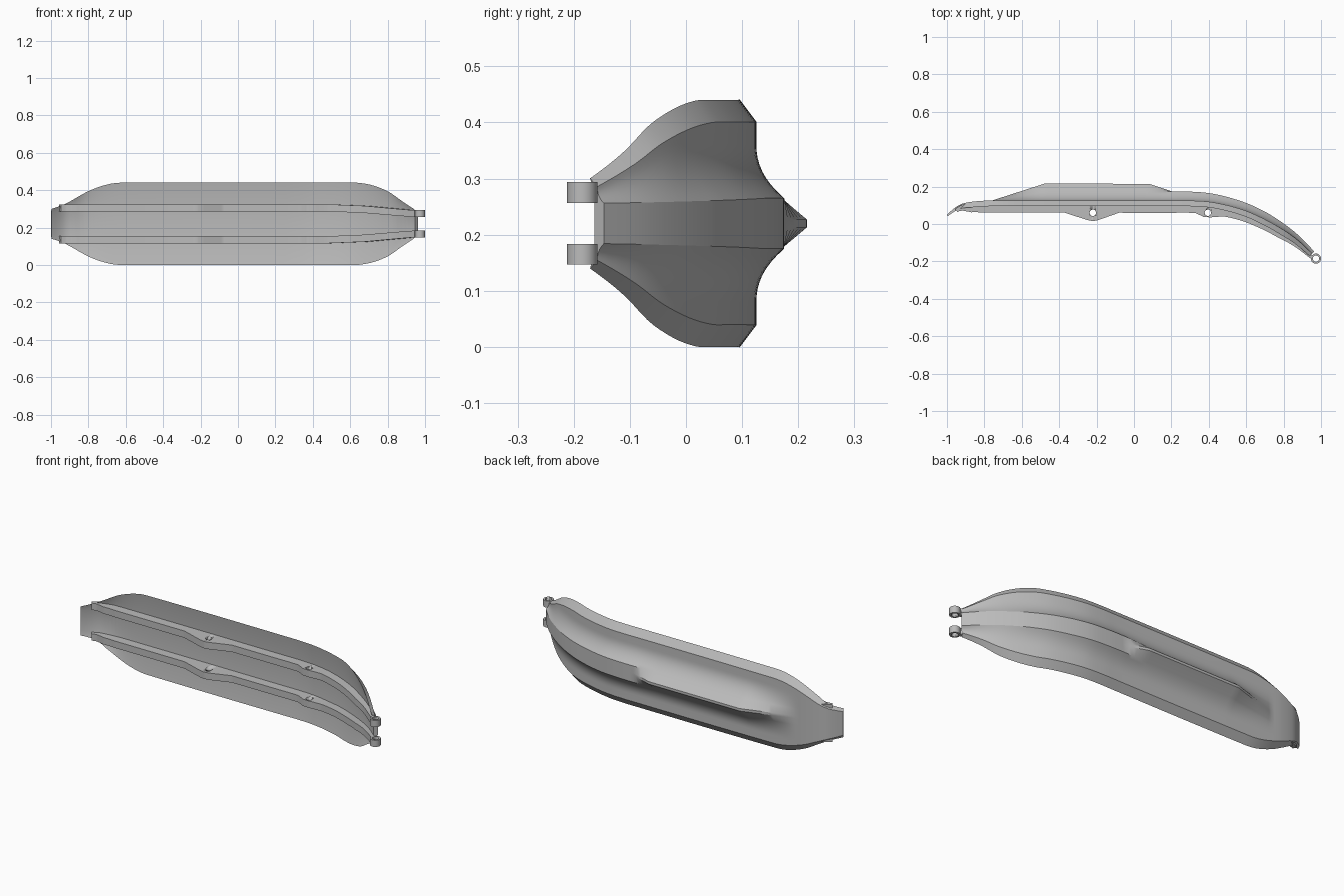
import bpy, bmesh
from mathutils import Vector

cube = bpy.data.objects.get("Cube")
if cube:
    bpy.data.objects.remove(cube)

MID = 0.22  # height of the symmetry plane

grey = bpy.data.materials.new("satin_grey")
grey.use_nodes = True
grey.diffuse_color = (0.5, 0.5, 0.5, 1)
grey.node_tree.nodes["Principled BSDF"].inputs["Base Color"].default_value = (0.5, 0.5, 0.5, 1)


def curve(keys, x, smooth=False):
    """Value at x of a curve through the (x, value) keys."""
    if x <= keys[0][0]:
        return keys[0][1]
    for i in range(len(keys) - 1):
        (a, p), (b, q) = keys[i], keys[i + 1]
        if x <= b:
            u = (x - a) / (b - a)
            if not smooth:
                return p + (q - p) * u

            def slope(k):
                lo, hi = keys[max(k - 1, 0)], keys[min(k + 1, len(keys) - 1)]
                return (hi[1] - lo[1]) / (hi[0] - lo[0])
            m, n = slope(i) * (b - a), slope(i + 1) * (b - a)
            v = 1 - u
            return p * v * v * (1 + 2 * u) + q * u * u * (1 + 2 * v) + m * u * v * v - n * u * u * v
    return keys[-1][1]


# Lengthwise curves: spine, half width, plate thickness, keel, band, rib depth
SPINE = [(-1, .05), (-.96, .085), (-.92, .108), (-.84, .122), (-.76, .125), (.2, .125), (.3, .125), (.4, .119),
         (.5, .1), (.6, .07), (.7, .025), (.8, -.032), (.88, -.09), (.97, -.175)]
WIDTH = [(-1, .08), (-.92, .112), (-.8, .175), (-.7, .21), (-.62, .22), (.6, .22), (.66, .219),
         (.74, .204), (.82, .172), (.88, .13), (.93, .095), (.96, .075)]
THICK = [(-1, .3), (-.88, 1), (.8, 1), (.96, .6)]
KEEL = [(-.76, 0), (-.48, .09), (.08, .09), (.2, .05), (.4, .046), (.7, .036), (.96, .015)]
BAND = [(-.76, 0), (-.48, .045), (.08, .045), (.2, .05), (.4, .046), (.7, .036), (.96, .015)]
RIB = [(-.96, .025), (-.88, .055), (-.8, .064), (-.37, .065), (-.25, .104), (-.22, .11), (-.19, .104),
       (-.08, .065), (.33, .065), (.38, .084), (.42, .082), (.5, .062), (.8, .05), (.96, .025)]


def place(x, z, off):
    """Point at spine station x, height z from the middle, off along the normal."""
    e = 0.005
    n = Vector((curve(SPINE, x - e, True) - curve(SPINE, x + e, True), 2 * e, 0)).normalized()
    return Vector((x, curve(SPINE, x, True), MID + z)) + n * off


def finish(name, bm, angle=0.45):
    bmesh.ops.recalc_face_normals(bm, faces=bm.faces)
    mesh = bpy.data.meshes.new(name)
    bm.to_mesh(mesh)
    bm.free()
    mesh.materials.append(grey)
    obj = bpy.data.objects.new(name, mesh)
    bpy.context.collection.objects.link(obj)
    bpy.ops.object.select_all(action='DESELECT')
    obj.select_set(True)
    bpy.context.view_layer.objects.active = obj
    bpy.ops.object.shade_smooth_by_angle(angle=angle)
    return obj


def loft(name, stations, section, angle=0.45):
    """Skin closed sections of (z, offset) pairs along the spine."""
    bm = bmesh.new()
    rings = [[bm.verts.new(place(x, z, o)) for z, o in section(x)] for x in stations]
    for a, b in zip(rings, rings[1:]):
        for i in range(len(a)):
            j = (i + 1) % len(a)
            bm.faces.new((a[i], a[j], b[j], b[i]))
    bm.faces.new(rings[0])
    bm.faces.new(rings[-1])
    return finish(name, bm, angle)


def cylinder(name, x, y, z, radius, depth):
    bm = bmesh.new()
    bmesh.ops.create_cone(bm, cap_ends=True, segments=32, radius1=radius, radius2=radius, depth=depth)
    bmesh.ops.translate(bm, verts=bm.verts, vec=(x, y, z))
    return finish(name, bm)


def plate_section(x):
    w, t = curve(WIDTH, x, True), curve(THICK, x)
    keel, band = curve(KEEL, x), curve(BAND, x)
    inner = w * 0.82
    flat = curve([(.5, .045), (.95, .036)], x)
    foot = min(0.14, inner * 0.95)
    half = [(.007, keel), (flat, band)]
    # concave flank from the band down to the wing
    for k in range(1, 9):
        u = k / 8
        half.append((flat + (foot - flat) * u, band * (1 - u) ** 2.2))
    # chamfered rim and hollow front
    half += [(inner, 0), (w, -.03 * t), (min(.105, w * .7), -.013 * t)]
    return half + [(-z, o) for z, o in reversed(half)]


def rib_section(side):
    def section(x):
        near = curve([(.5, .066), (.7, .058), (.95, .037)], x)
        far = curve([(.5, .104), (.7, .096), (.95, .073)], x)
        depth = curve(RIB, x)
        return [(side * near, -.006), (side * far, -.006), (side * far, -depth), (side * near, -depth)]
    return section


# Curved plate with keel
steps = [i / 50 for i in range(-50, 48)] + [.952]
loft("keeled_plate", steps, plate_section)

# Bored ribs and hinge knuckles, one of each per side
HINGE = (.973, -.185)
drilled = []
for side, label in ((1, "upper"), (-1, "lower")):
    rib_steps = [i / 100 for i in range(-96, 97)]
    drilled.append(loft(label + "_rib", rib_steps, rib_section(side)))
    drilled.append(cylinder(label + "_knuckle", *HINGE, MID + side * .055, .027, .037))

for x, y in ((-.22, .06), (.395, .06), HINGE):
    cutter = cylinder("bore_cutter", x, y, MID, .017, 1)
    cutter.hide_render = True
    for obj in drilled:
        if "knuckle" in obj.name and x < .9:
            continue
        bpy.context.view_layer.objects.active = obj
        mod = obj.modifiers.new("bore", 'BOOLEAN')
        mod.operation = 'DIFFERENCE'
        mod.solver = 'EXACT'
        mod.object = cutter
        # keep the bore ahead of the edge shading
        bpy.ops.object.modifier_move_to_index(modifier=mod.name, index=0)
        bpy.ops.object.modifier_apply(modifier=mod.name)
    bpy.data.objects.remove(cutter)
